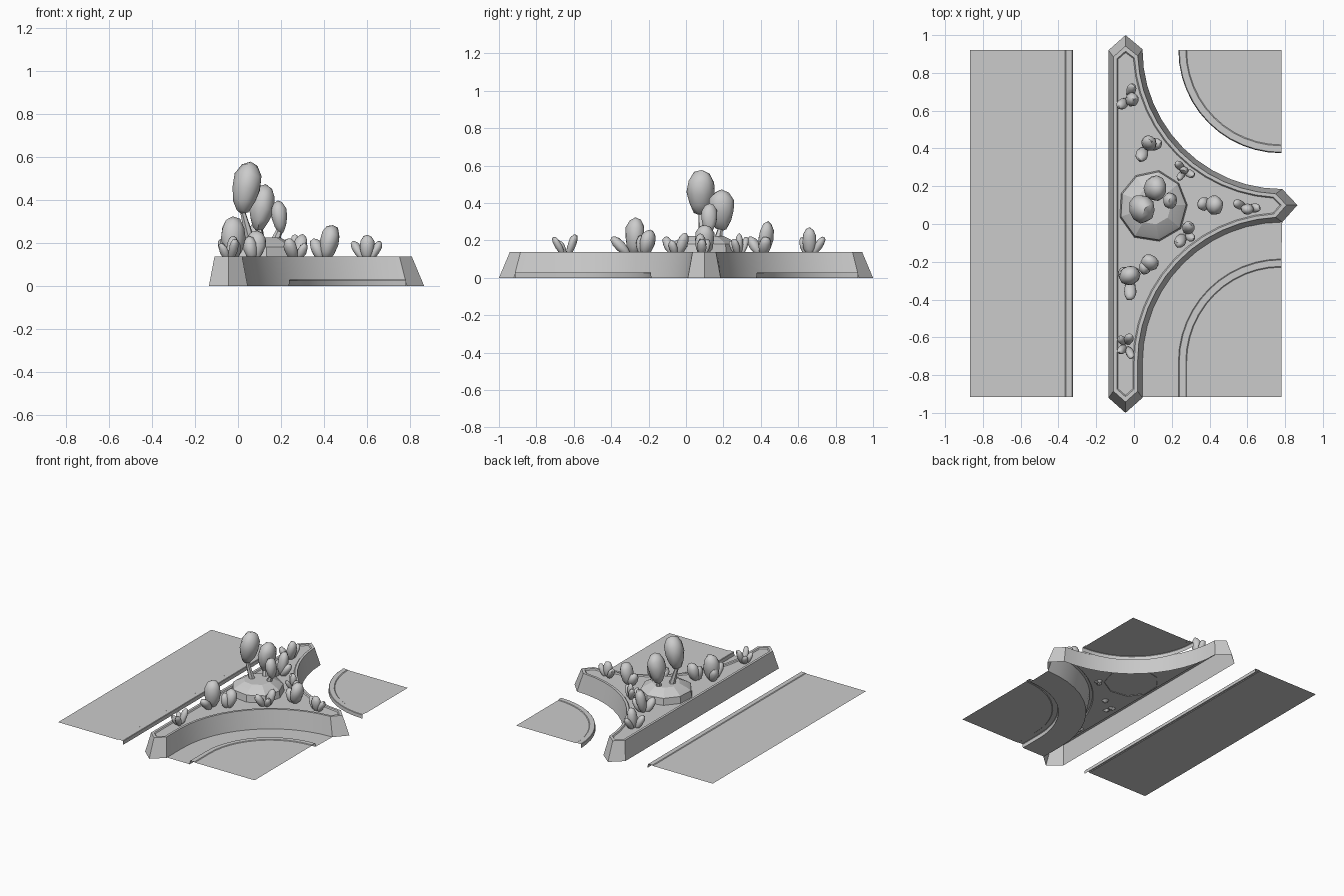
import bpy, bmesh, random
from math import sin, cos, asin, pi, radians
from mathutils import Vector, Matrix

if "Cube" in bpy.data.objects:
    bpy.data.objects.remove(bpy.data.objects["Cube"])

random.seed(4)


def finish(name, bm, angle=30):
    me = bpy.data.meshes.new(name)
    bm.normal_update()
    bm.to_mesh(me)
    bm.free()
    ob = bpy.data.objects.new(name, me)
    bpy.context.collection.objects.link(ob)
    for o in bpy.context.selected_objects:
        o.select_set(False)
    ob.select_set(True)
    bpy.context.view_layer.objects.active = ob
    bpy.ops.object.shade_smooth_by_angle(angle=radians(angle))
    return ob


def arc(cx, cy, r, a0, a1, n=12):
    return [(cx + r * cos(a0 + (a1 - a0) * i / n), cy + r * sin(a0 + (a1 - a0) * i / n))
            for i in range(n + 1)]


def strips(bm, loops, closed):
    """Join successive (points, z) loops with quads and return the last vertex ring."""
    prev = None
    for pts, z in loops:
        ring = [bm.verts.new((x, y, z)) for x, y in pts]
        if prev:
            n = len(ring)
            for i in range(n if closed else n - 1):
                j = (i + 1) % n
                bm.faces.new((prev[i], prev[j], ring[j], ring[i]))
        prev = ring
    return prev


# --- three-armed planter: pointed tips, concave arcs between the arms ---
def outline(d, t):
    h = 0.08 * (0.09 - d) / 0.09
    s = 1 - t - h
    e = 0.92 - s
    R = 0.74 + d
    a = asin(e / R)
    pts = [(-0.135 + d, s), (-0.135 + d, -s), (-0.045, -1 + t), (0.045 - d, -s)]
    pts += arc(0.785, -0.73, R, pi, pi / 2 + a)
    pts += [(0.865 - t, 0.1)]
    pts += arc(0.785, 0.925, R, 1.5 * pi - a, pi + a)
    pts += [(-0.045, 1 - t)]
    return pts


bm = bmesh.new()
last = strips(bm, [(outline(0, 0), 0), (outline(0.026, 0.058), 0.138),
                   (outline(0.044, 0.085), 0.138), (outline(0.05, 0.093), 0.13)], True)
bm.faces.new(last)
finish("planter_wall_and_soil", bm)


# --- pavement sheets with kerbs ---
def straight_path(o):
    return [(-0.322 - o, 0.92), (-0.322 - o, -0.915)]


def back_path(o):
    return arc(0.78, 0.92, 0.545 - o, pi, 1.5 * pi)


def front_path(o):
    return arc(0.78, -0.73, 0.545 - o, pi / 2, pi) + [(0.235 + o, -0.915)]


def pavement(name, path, corners):
    bm = bmesh.new()
    prof = [(0, 0), (0.002, 0.026), (0.005, 0.029), (0.039, 0.029), (0.044, 0.025)]
    last = strips(bm, [(path(o), z) for o, z in prof], False)
    bm.faces.new(last + [bm.verts.new((x, y, 0.025)) for x, y in corners])
    finish(name, bm)


pavement("left_pavement", straight_path, [(-0.868, -0.915), (-0.868, 0.92)])
pavement("back_pavement", back_path, [(0.78, 0.92)])
pavement("front_pavement", front_path, [(0.78, -0.915)])

# --- road surface between planter and front kerb ---
bm = bmesh.new()
strips(bm, [([(0.045, -0.915)] + arc(0.785, -0.73, 0.74, pi, pi / 2), 0.001),
            (front_path(0)[::-1], 0.001)], False)
finish("front_road", bm)

# --- raised stone bed with irregular sides ---
bm = bmesh.new()
jit = [random.uniform(0.94, 1.05) for _ in range(9)]


def ring(r):
    return [(0.1 + r * k * cos(2 * pi * i / 9), 0.1 + r * k * sin(2 * pi * i / 9))
            for i, k in enumerate(jit)]


last = strips(bm, [(ring(0.19), 0.125), (ring(0.182), 0.18), (ring(0.162), 0.195),
                   (ring(0.10), 0.225)], True)
bm.faces.new(last)
finish("raised_bed", bm, 15)


# --- egg-shaped foliage stretched from base to tip ---
def egg(bm, base, tip, r):
    base, tip = Vector(base), Vector(tip)
    ax = tip - base
    M = (Matrix.Translation((base + tip) / 2) @ ax.to_track_quat('Z', 'Y').to_matrix().to_4x4()
         @ Matrix.Diagonal((r, r * 0.85, ax.length / 2, 1)))
    res = bmesh.ops.create_icosphere(bm, subdivisions=2, radius=1)
    for v in res["verts"]:
        c = v.co * random.uniform(0.95, 1.05)
        w = 0.95 + 0.15 * c.z
        v.co = M @ Vector((c.x * w, c.y * w, c.z))


# --- trees: foot, crown base, crown top, radius ---
trees = [((0.06, 0.09), (0.015, 0.075, 0.33), (0.06, 0.085, 0.58), 0.08),
         ((0.11, 0.17), (0.09, 0.19, 0.25), (0.13, 0.19, 0.475), 0.072),
         ((0.17, 0.12), (0.20, 0.125, 0.24), (0.185, 0.125, 0.40), 0.046)]
for n, (foot, lo, hi, r) in enumerate(trees):
    bm = bmesh.new()
    egg(bm, lo, hi, r)
    finish("tree_crown_%d" % n, bm, 40)
    bm = bmesh.new()
    a, b = Vector((*foot, 0.2)), Vector(lo) + Vector((0, 0, 0.04))
    M = Matrix.Translation((a + b) / 2) @ (b - a).to_track_quat('Z', 'Y').to_matrix().to_4x4()
    bmesh.ops.create_cone(bm, segments=6, radius1=0.024, radius2=0.01, depth=(b - a).length,
                          matrix=M)
    finish("tree_trunk_%d" % n, bm)

# --- shrubs: centre, then leaves as (tip dx, dy, tip z, radius) ---
shrubs = [((-0.03, 0.66), [(-0.05, -0.04, 0.22, 0.03), (0.03, 0.0, 0.27, 0.04), (0.025, 0.08, 0.22, 0.027)]),
          ((0.06, 0.41), [(0.03, 0.03, 0.30, 0.045), (-0.03, -0.07, 0.22, 0.035), (0.08, 0.02, 0.22, 0.035)]),
          ((0.265, 0.285), [(-0.04, 0.04, 0.22, 0.023), (0.05, -0.03, 0.21, 0.023), (0.0, 0.0, 0.24, 0.025),
                            (-0.03, -0.05, 0.20, 0.02)]),
          ((0.40, 0.10), [(0.04, 0.0, 0.285, 0.055), (-0.05, 0.01, 0.22, 0.038)]),
          ((0.60, 0.085), [(-0.07, 0.03, 0.21, 0.026), (0.0, -0.01, 0.24, 0.036), (0.065, 0.0, 0.21, 0.026)]),
          ((0.27, -0.05), [(0.03, 0.05, 0.24, 0.035), (-0.04, -0.065, 0.22, 0.033), (0.045, -0.03, 0.20, 0.025)]),
          ((0.07, -0.23), [(0.02, 0.04, 0.26, 0.05), (-0.02, 0.0, 0.23, 0.04)]),
          ((-0.02, -0.28), [(-0.005, 0.01, 0.325, 0.062), (-0.05, 0.03, 0.23, 0.035), (0.0, -0.12, 0.22, 0.035)]),
          ((-0.04, -0.64), [(-0.04, -0.04, 0.20, 0.023), (0.02, 0.05, 0.235, 0.027), (0.03, -0.07, 0.22, 0.023),
                            (-0.04, 0.04, 0.2, 0.023)])]
for n, ((x, y), leaves) in enumerate(shrubs):
    bm = bmesh.new()
    for dx, dy, z, r in leaves:
        egg(bm, (x + dx * 0.15, y + dy * 0.15, 0.115), (x + dx, y + dy, z), r)
    finish("shrub_%d" % n, bm, 40)
